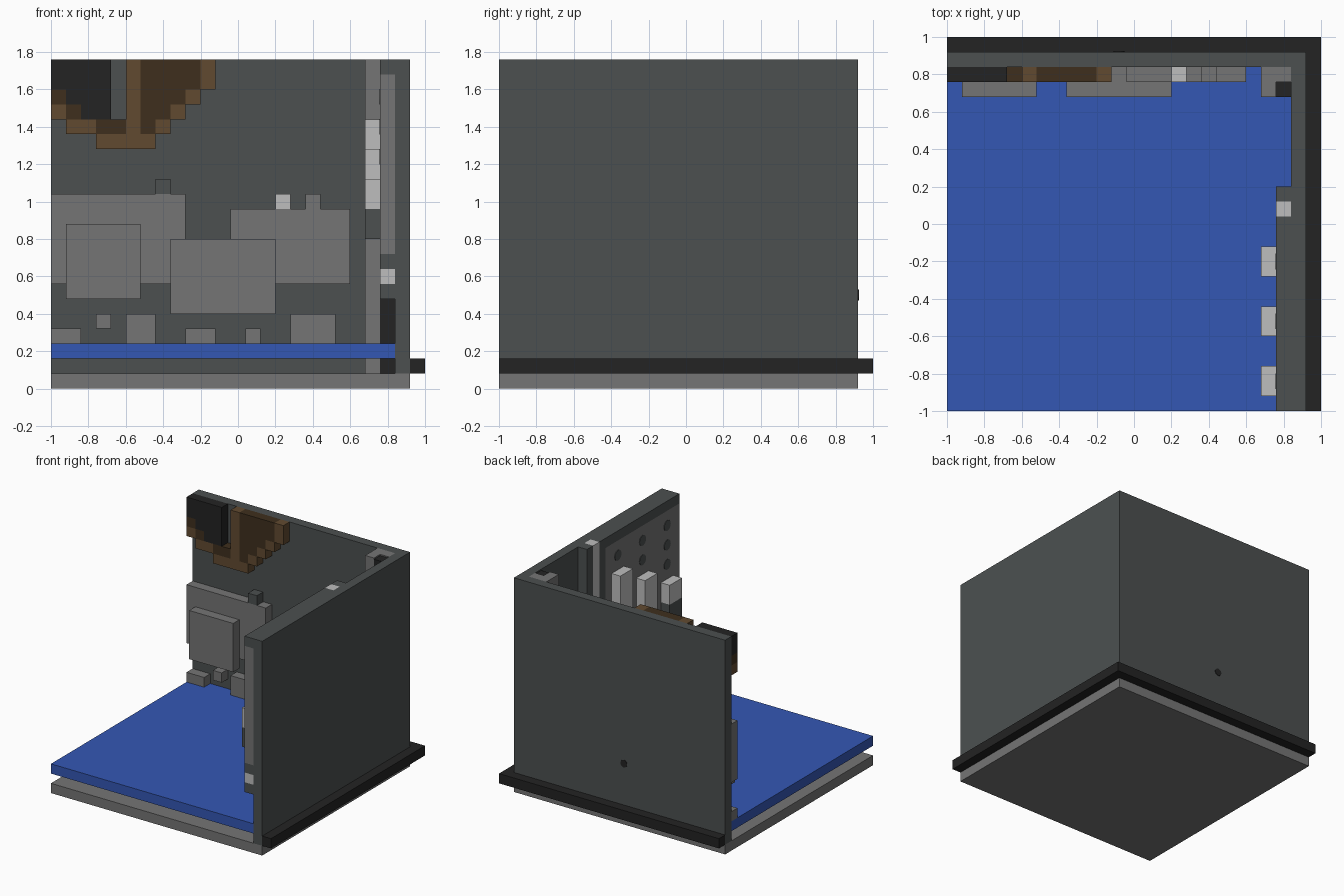
import bpy
import math

U = 0.08          # module size shared by every block
LEFT = -1.0       # open edge of the room
BACK = (0.76, 0.84)   # depth of the relief on the back wall

if "Cube" in bpy.data.objects:
    bpy.data.objects.remove(bpy.data.objects["Cube"], do_unlink=True)


def material(name, rgb):
    lin = [((c / 255 + 0.055) / 1.055) ** 2.4 for c in rgb] + [1.0]
    m = bpy.data.materials.new(name)
    m.use_nodes = True
    m.diffuse_color = lin
    m.node_tree.nodes["Principled BSDF"].inputs["Base Color"].default_value = lin
    return m


SLATE = material("slate", (76, 80, 80))
GREY = material("grey", (117, 117, 117))
WHITE = material("white", (190, 190, 190))
BLACK = material("black", (35, 35, 35))
BLUE = material("blue", (52, 87, 180))
BROWN = material("brown", (97, 74, 48))
DARK_BROWN = material("dark brown", (62, 47, 29))


def finish(name, mat):
    ob = bpy.context.object
    ob.name = name
    ob.data.materials.append(mat)
    return ob


def box(name, mat, x, y, z):
    """Block spanning the (low, high) pairs x, y and z."""
    bpy.ops.mesh.primitive_cube_add(size=1, location=[sum(p) / 2 for p in (x, y, z)])
    bpy.context.object.scale = [p[1] - p[0] for p in (x, y, z)]
    bpy.ops.object.transform_apply(location=False, rotation=False)
    return finish(name, mat)


def dot(name, mat, loc, rot, radius):
    bpy.ops.mesh.primitive_cylinder_add(vertices=20, radius=radius, depth=0.006,
                                        location=loc, rotation=rot)
    return finish(name, mat)


# Floor, walls and outer skirting
box("base_slab", GREY, (-1, 0.92), (-1, 0.92), (0, U))
box("floor_sheet", BLUE, (-1, 0.84), (-1, 0.84), (0.16, 0.24))
box("back_wall", SLATE, (-1, 0.92), (0.84, 0.92), (U, 1.76))
box("side_wall", SLATE, (0.84, 0.92), (-1, 0.84), (U, 1.76))
box("back_skirting", BLACK, (-1, 1), (0.92, 1), (U, 0.16))
box("side_skirting", BLACK, (0.92, 1), (-1, 0.92), (U, 0.16))
dot("back_wall_hole", BLACK, (-0.08, 0.921, 0.5), (math.pi / 2, 0, 0), 0.03)

# Framed display hanging on the side wall
IN = (0.76, 0.84)
box("display_lower_edge", SLATE, IN, (-1, 0.2), (0.48, 0.56))
box("display_lower_trim", WHITE, IN, (-1, 0.12), (0.56, 0.64))
box("display_upright_trim", WHITE, IN, (0.04, 0.12), (0.64, 1.76))
box("display_end", SLATE, IN, (0.12, 0.2), (0.56, 1.76))
box("display_inner_end", SLATE, IN, (-0.04, 0.04), (0.64, 1.76))
box("display_lower_frame", SLATE, IN, (-1, -0.04), (0.64, 0.72))
box("display_panel", GREY, IN, (-1, -0.04), (0.72, 1.68))
box("display_top_frame", SLATE, IN, (-1, -0.04), (1.68, 1.76))

# Rising bars on the display, with a column of dots above each
for i in range(3):
    y = -0.84 + 0.32 * i
    top = 1.12 + 0.16 * i
    box(f"bar_foot_{i}", SLATE, (0.68, 0.76), (y - U, y + U), (0.8, 0.96))
    box(f"bar_{i}", WHITE, (0.68, 0.76), (y - U, y + U), (0.96, top))
    for j in range(3 - i):
        dot(f"display_dot_{i}_{j}", SLATE, (0.759, y, 1.56 - 0.16 * j),
            (0, math.pi / 2, 0), 0.042)

# Corner duct with its dark core
box("corner_duct", GREY, (0.68, 0.76), (0.68, 0.84), (U, 1.76))
box("corner_duct_return", GREY, (0.76, 0.84), (0.76, 0.84), (U, 1.76))
box("corner_duct_core", BLACK, (0.76, 0.84), (0.68, 0.76), (U, 1.75))

# Machinery relief on the back wall
box("left_machine", GREY, (-1, -0.28), BACK, (0.56, 1.04))
box("right_machine", GREY, (-0.04, 0.6), BACK, (0.56, 0.96))
box("left_machine_cover", GREY, (-0.92, -0.52), (0.68, 0.76), (0.48, 0.88))
box("middle_machine", GREY, (-0.36, 0.2), (0.68, 0.84), (0.4, 0.8))
box("left_knob", SLATE, (-0.44, -0.36), BACK, (1.04, 1.12))
box("white_knob", WHITE, (0.2, 0.28), BACK, (0.96, 1.04))
box("right_knob", GREY, (0.36, 0.44), BACK, (0.96, 1.04))

# Rubble along the foot of the back wall: x start, x end, bottom, top
rubble = [(-1, -0.84, 0.24, 0.32), (-0.76, -0.68, 0.32, 0.4), (-0.6, -0.44, 0.24, 0.4),
          (-0.28, -0.12, 0.24, 0.32), (0.04, 0.12, 0.24, 0.32), (0.28, 0.52, 0.24, 0.4)]
for i, (x0, x1, z0, z1) in enumerate(rubble):
    box(f"rubble_{i}", GREY, (x0, x1), BACK, (z0, z1))

# Stepped hanging rock: each column lists its bands upward, in modules below the top
columns = [
    (4, [(BROWN, 3), (DARK_BROWN, 2), (BLACK, 0)]),
    (5, [(BROWN, 4), (DARK_BROWN, 3), (BLACK, 0)]),
    (5, [(BROWN, 4), (BLACK, 0)]),
    (6, [(BROWN, 5), (DARK_BROWN, 4), (BLACK, 0)]),
    (6, [(BROWN, 5), (DARK_BROWN, 4)]),
    (6, [(BROWN, 0)]),
    (6, [(BROWN, 5), (DARK_BROWN, 0)]),
    (5, [(BROWN, 4), (DARK_BROWN, 0)]),
    (4, [(BROWN, 3), (DARK_BROWN, 0)]),
    (3, [(BROWN, 2), (DARK_BROWN, 0)]),
    (2, [(BROWN, 0)]),
]
for i, (low, bands) in enumerate(columns):
    x = LEFT + i * U
    for mat, high in bands:
        box(f"rock_{mat.name.replace(' ', '_')}_{i}", mat, (x, x + U), BACK,
            (1.76 - low * U, 1.76 - high * U))
        low = high
